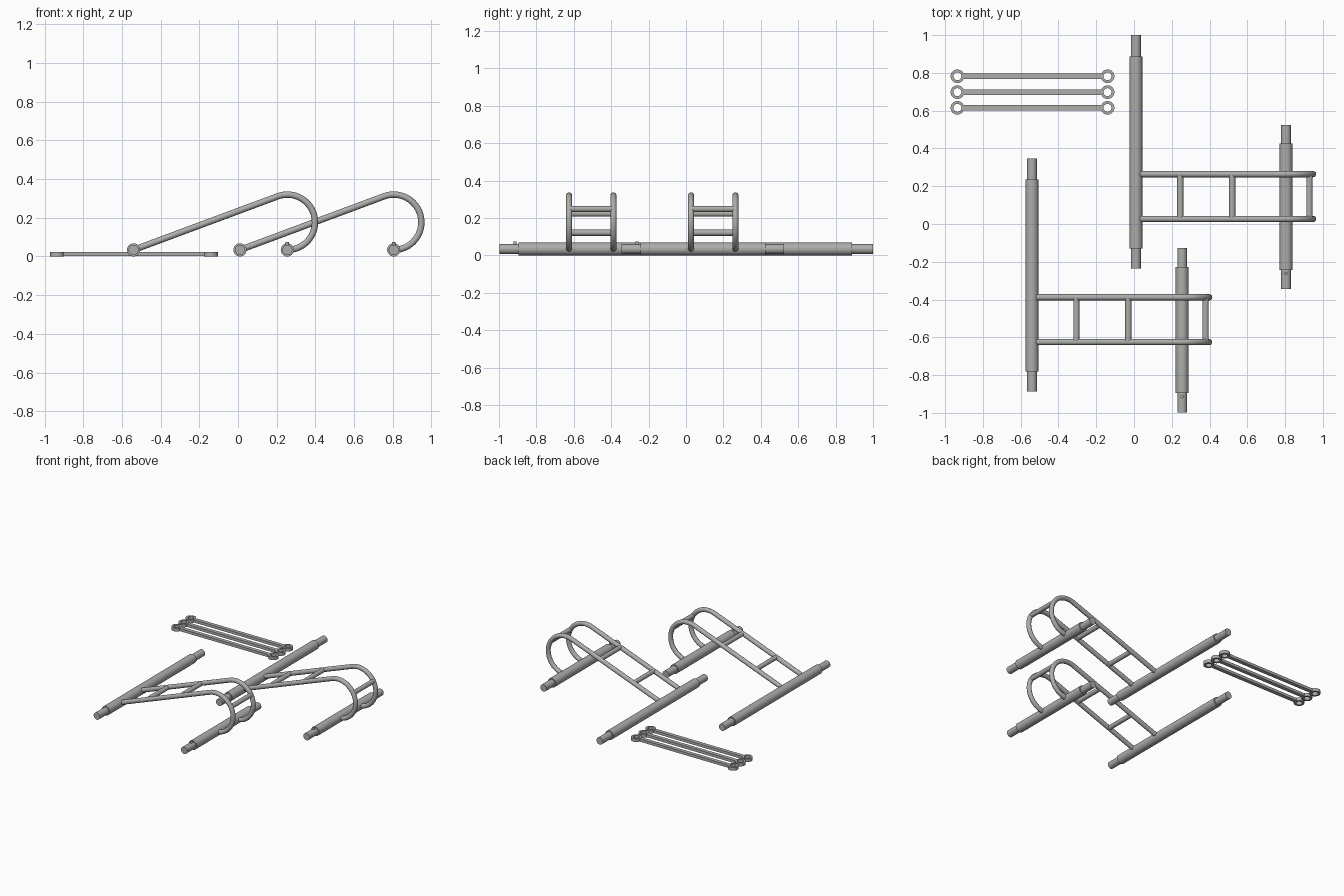
import bpy, math
from math import sin, cos, radians
from mathutils import Vector

cube = bpy.data.objects.get("Cube")
if cube:
    bpy.data.objects.remove(cube)

GREY = (0.42, 0.42, 0.41)
steel = bpy.data.materials.new("grey_steel")
steel.use_nodes = True
steel.diffuse_color = (*GREY, 1)
steel.node_tree.nodes["Principled BSDF"].inputs["Base Color"].default_value = (*GREY, 1)


def finish(obj, name):
    obj.name = name
    obj.data.materials.clear()
    obj.data.materials.append(steel)
    bpy.ops.object.select_all(action="DESELECT")
    obj.select_set(True)
    bpy.context.view_layer.objects.active = obj
    bpy.ops.object.shade_smooth_by_angle(angle=radians(35))
    return obj


def rod(name, a, b, radius, sides=32):
    a, b = Vector(a), Vector(b)
    d = b - a
    bpy.ops.mesh.primitive_cylinder_add(
        vertices=sides, radius=radius, depth=d.length, location=(a + b) / 2,
        rotation=d.to_track_quat("Z", "Y").to_euler())
    return finish(bpy.context.object, name)


def revolve(name, profile, axis_start, along_y=False, sides=40):
    """Spin a closed (radius, height) loop around z, or around y."""
    n = len(profile)
    verts, faces = [], []
    for i in range(sides):
        t = 2 * math.pi * i / sides
        for r, h in profile:
            p = (r * cos(t), h, -r * sin(t)) if along_y else (r * cos(t), r * sin(t), h)
            verts.append(Vector(p) + Vector(axis_start))
    for i in range(sides):
        j = (i + 1) % sides
        for k in range(n):
            m = (k + 1) % n
            faces.append((i * n + k, j * n + k, j * n + m, i * n + m))
    mesh = bpy.data.meshes.new(name)
    mesh.from_pydata(verts, [], faces)
    obj = bpy.data.objects.new(name, mesh)
    bpy.context.collection.objects.link(obj)
    return finish(obj, name)


def bent_tube(name, points, radius):
    curve = bpy.data.curves.new(name, "CURVE")
    curve.dimensions = "3D"
    curve.bevel_depth = radius
    curve.bevel_resolution = 6
    curve.use_fill_caps = True
    spline = curve.splines.new("POLY")
    spline.points.add(len(points) - 1)
    for sp, p in zip(spline.points, points):
        sp.co = (*p, 1)
    obj = bpy.data.objects.new(name, curve)
    bpy.context.collection.objects.link(obj)
    bpy.ops.object.select_all(action="DESELECT")
    obj.select_set(True)
    bpy.context.view_layer.objects.active = obj
    bpy.ops.object.convert(target="MESH")
    return finish(bpy.context.object, name)


AXIS_Z = 0.034       # height of the cross tubes
BEND = 0.143         # hoop radius
SPAN = 0.795         # distance between the cross tubes
RAIL = 0.0165
SLOPE = 2 * math.atan2(BEND, SPAN)


def cross_tube(name, x, y0, y1, low_end, high_end):
    # Thick sleeve with a thinner stub projecting at each end
    rod(name, (x, y0, AXIS_Z), (x, y1, AXIS_Z), 0.034)
    rod(name + "_front_stub", (x, low_end, AXIS_Z), (x, y0 + 0.01, AXIS_Z), 0.026)
    rod(name + "_back_stub", (x, y1 - 0.01, AXIS_Z), (x, high_end, AXIS_Z), 0.026)


def hooked_frame(label, dx, dy):
    x0, x1 = 0.01 + dx, 0.01 + SPAN + dx
    cross_tube(label + "_long_tube", x0, dy - 0.13, dy + 0.887, dy - 0.235, dy + 1.0)
    cross_tube(label + "_short_tube", x1, dy - 0.243, dy + 0.425, dy - 0.345, dy + 0.525)

    # Spring button beside the sleeve of the short tube
    rod(label + "_spring_button", (x1, dy - 0.262, AXIS_Z), (x1, dy - 0.262, 0.074), 0.009, 16)

    # Two side rails: straight slope, then a hoop curling under
    top = math.pi / 2 + SLOPE
    rail_ys = (dy + 0.027, dy + 0.264)
    for side, y in zip(("front", "back"), rail_ys):
        path = [(x0, y, AXIS_Z)]
        steps = 32
        for i in range(steps + 1):
            t = top + (-math.pi / 2 - top) * i / steps
            path.append((x1 + BEND * cos(t), y, AXIS_Z + BEND + BEND * sin(t)))
        bent_tube(f"{label}_{side}_rail", path, RAIL)

    # Rungs: two on the slope, one on the hoop
    spots = [(x0 + d, AXIS_Z + d * math.tan(SLOPE)) for d in (0.235, 0.51)]
    a = radians(30)
    spots.append((x1 + BEND * cos(a), AXIS_Z + BEND + BEND * sin(a)))
    for i, (x, z) in enumerate(spots):
        rod(f"{label}_rung_{i + 1}", (x, rail_ys[0], z), (x, rail_ys[1], z), RAIL, 24)


hooked_frame("back_frame", 0, 0)
hooked_frame("front_frame", -0.55, -0.652)

# Three flat link bars with an eye at each end
EYES = (-0.935, -0.14)
ring = [(0.021, 0), (0.036, 0), (0.036, 0.024), (0.021, 0.024)]
for i, y in enumerate((0.615, 0.698, 0.782)):
    for side, x in zip(("right", "left"), EYES):
        revolve(f"link_{i + 1}_{side}_eye", ring, (x, y, 0))
    bpy.ops.mesh.primitive_cube_add(size=1, location=(sum(EYES) / 2, y, 0.012))
    bar = bpy.context.object
    bar.scale = (EYES[1] - EYES[0] - 0.06, 0.028, 0.02)
    finish(bar, f"link_{i + 1}_bar")
